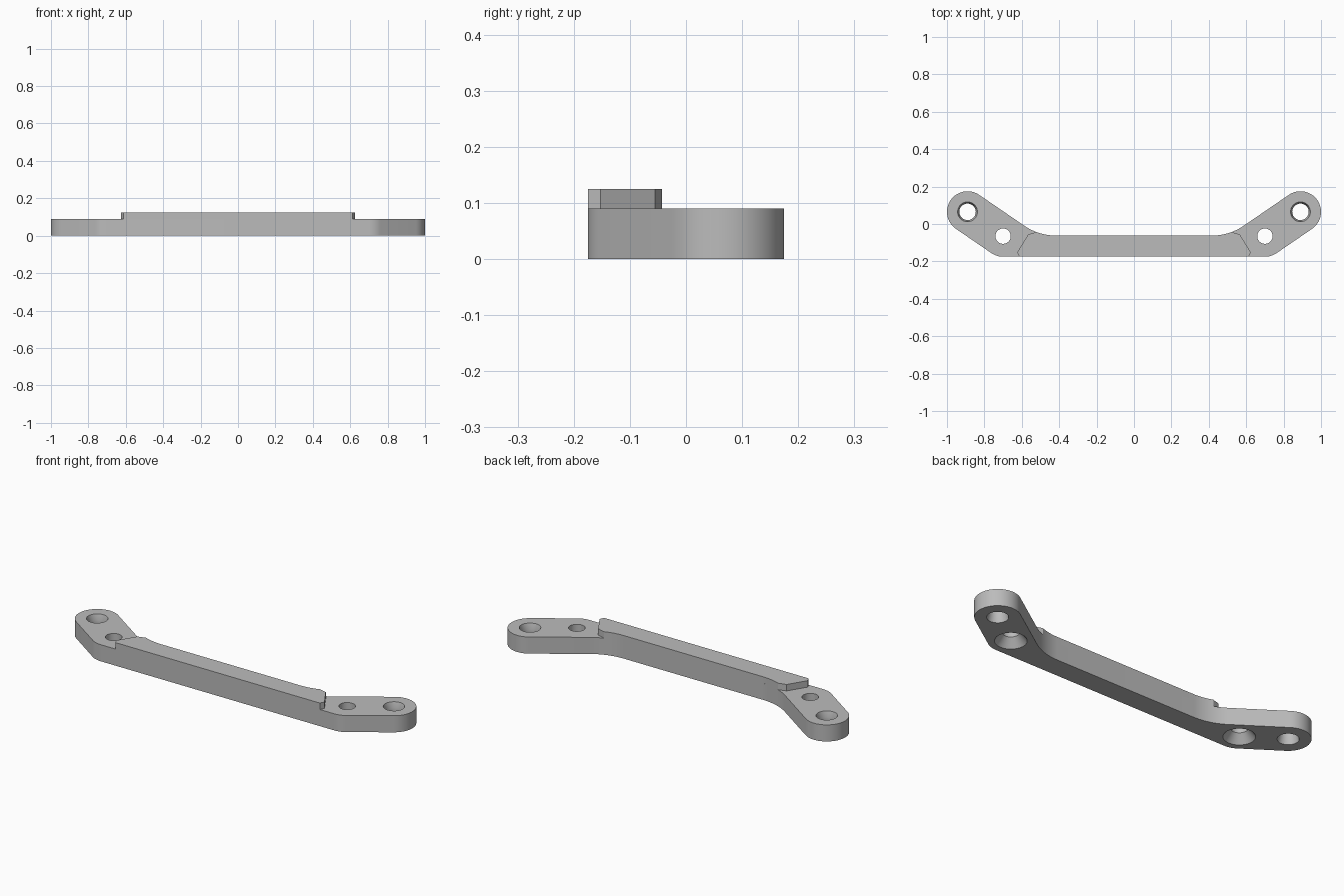
import bpy, bmesh
from math import sin, cos, pi, atan2, hypot, sqrt, radians, tan

cube = bpy.data.objects.get("Cube")
if cube:
    bpy.data.objects.remove(cube, do_unlink=True)

grey = bpy.data.materials.new("light grey")
grey.use_nodes = True
colour = (0.5, 0.5, 0.5, 1)
grey.diffuse_color = colour
grey.node_tree.nodes["Principled BSDF"].inputs["Base Color"].default_value = colour

# Main dimensions
R = 0.11                      # arm half width
INNER = (0.70, -0.065)        # hole nearest the bar
OUTER = (0.89, 0.065)         # hole at the tip
BACK = -0.062                 # rear edge of the bar
FRONT = INNER[1] - R
BASE_H, PAD_H = 0.09, 0.125
FILLET = 0.30
slope = atan2(OUTER[1] - INNER[1], OUTER[0] - INNER[0])


def arc(centre, radius, start, end, n):
    return [(centre[0] + radius * cos(start + (end - start) * i / n),
             centre[1] + radius * sin(start + (end - start) * i / n))
            for i in range(n + 1)]


def mirrored(half):
    return half + [(-x, y) for x, y in reversed(half)]


def make_object(name, bm):
    bmesh.ops.recalc_face_normals(bm, faces=bm.faces)
    mesh = bpy.data.meshes.new(name)
    bm.to_mesh(mesh)
    bm.free()
    mesh.materials.append(grey)
    ob = bpy.data.objects.new(name, mesh)
    bpy.context.collection.objects.link(ob)
    return ob


def prism(name, outline, z0, z1):
    bm = bmesh.new()
    face = bm.faces.new([bm.verts.new((x, y, z0)) for x, y in outline])
    top = bmesh.ops.extrude_face_region(bm, geom=[face], use_keep_orig=True)["geom"]
    for v in top:
        if isinstance(v, bmesh.types.BMVert):
            v.co.z = z1
    return make_object(name, bm)


def lathe_cutter(name, centres, profile, n=48):
    bm = bmesh.new()
    for cx, cy in centres:
        rings = [[bm.verts.new((cx + r * cos(2 * pi * i / n), cy + r * sin(2 * pi * i / n), z))
                  for i in range(n)] for r, z in profile]
        bm.faces.new(rings[0])
        bm.faces.new(rings[-1])
        for a, b in zip(rings, rings[1:]):
            for i in range(n):
                j = (i + 1) % n
                bm.faces.new((a[i], a[j], b[j], b[i]))
    ob = make_object(name, bm)
    ob.hide_render = True
    return ob


def smooth(ob):
    bpy.ops.object.select_all(action="DESELECT")
    ob.select_set(True)
    bpy.context.view_layer.objects.active = ob
    bpy.ops.object.shade_smooth_by_angle(angle=radians(25))


# Inner fillet where the bar meets the sloping arm
tangent = (OUTER[0] - R * sin(slope), OUTER[1] + R * cos(slope))
corner_x = tangent[0] - (tangent[1] - BACK) / tan(slope)
fillet_c = (corner_x - FILLET * tan(slope / 2), BACK + FILLET)

# Flat body: bar with two angled, round-ended arms
half = arc(INNER, R, -pi / 2, slope - pi / 2, 8)
half += arc(OUTER, R, slope - pi / 2, slope + pi / 2, 32)
half += arc(fillet_c, FILLET, slope - pi / 2, -pi / 2, 12)
body = prism("bracket_body", mirrored(half), 0, BASE_H)

# Through holes: flared tip holes and countersunk inner holes
both = lambda p: [p, (-p[0], p[1])]
cutters = [
    lathe_cutter("tip_hole_cutter", both(OUTER),
                 [(0.052, -0.01), (0.052, 0.0), (0.044, 0.035), (0.044, 0.06),
                  (0.053, BASE_H), (0.053, 0.1)]),
    lathe_cutter("countersink_cutter", both(INNER),
                 [(0.077, -0.01), (0.077, 0.0), (0.041, 0.045), (0.041, 0.1)]),
]
bpy.context.view_layer.objects.active = body
for cutter in cutters:
    mod = body.modifiers.new(cutter.name, "BOOLEAN")
    mod.operation = "DIFFERENCE"
    mod.solver = "EXACT"
    mod.object = cutter
    bpy.ops.object.modifier_apply(modifier=mod.name)
for cutter in cutters:
    bpy.data.objects.remove(cutter, do_unlink=True)

# Raised rib along the bar, ending in faceted clearances beside the holes
rib_half = [(0.613, FRONT), (0.625, -0.152), (0.565, -0.055)]
rib_half += arc(fillet_c, FILLET, radians(-69.5), -pi / 2, 8)
rib = prism("raised_rib", mirrored(rib_half), BASE_H, PAD_H)

for ob in (body, rib):
    smooth(ob)
